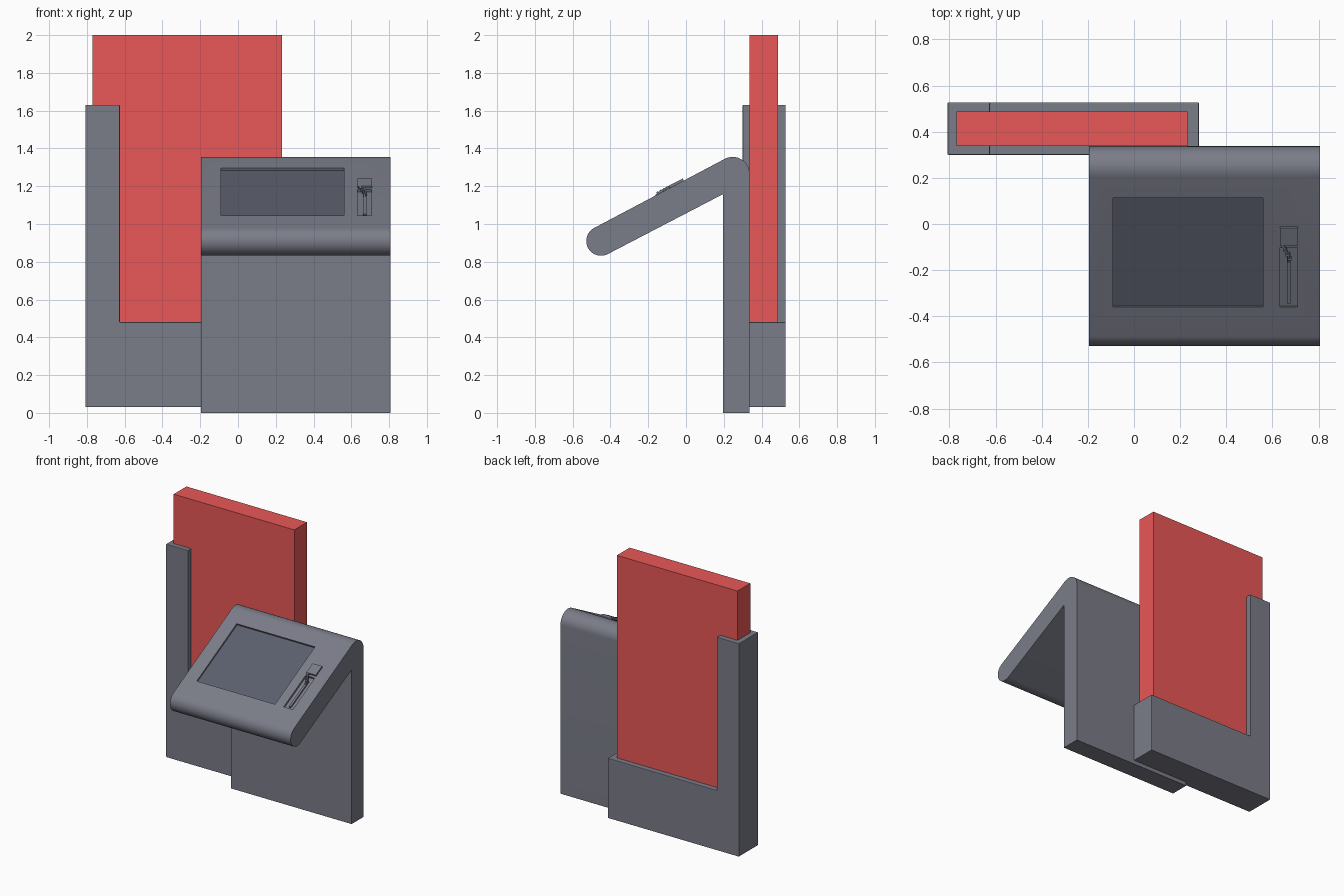
import bpy, bmesh, math
from mathutils import Matrix, Vector

if "Cube" in bpy.data.objects:
    bpy.data.objects.remove(bpy.data.objects["Cube"])

ANGLE = math.atan(0.52)                      # tilt of the console
D = Vector((0, math.cos(ANGLE), math.sin(ANGLE)))
N = Vector((0, -math.sin(ANGLE), math.cos(ANGLE)))
R = 0.078                                    # rounded console lip
LIP = Vector((0, -0.45, 0.91))
TOP0 = LIP + N * R                           # start of the sloped top


def material(name, rgb):
    m = bpy.data.materials.new(name)
    m.diffuse_color = (*rgb, 1)
    m.use_nodes = True
    m.node_tree.nodes["Principled BSDF"].inputs["Base Color"].default_value = m.diffuse_color
    return m


SLATE = material("slate", (0.195, 0.202, 0.246))
SCREEN = material("screen_glass", (0.105, 0.115, 0.155))
RED = material("red", (0.82, 0.095, 0.095))


def make(name, bm, mat):
    bmesh.ops.recalc_face_normals(bm, faces=bm.faces)
    me = bpy.data.meshes.new(name)
    bm.to_mesh(me)
    bm.free()
    me.materials.append(mat)
    ob = bpy.data.objects.new(name, me)
    bpy.context.collection.objects.link(ob)
    return ob


def extrude(name, pts, vec, mat=SLATE):
    bm = bmesh.new()
    f = bm.faces.new([bm.verts.new(p) for p in pts])
    g = bmesh.ops.extrude_face_region(bm, geom=[f])
    bmesh.ops.translate(bm, vec=vec, verts=[v for v in g['geom'] if isinstance(v, bmesh.types.BMVert)])
    return make(name, bm, mat)


def box(name, lo, hi, mat=SLATE):
    (x0, y0, z0), (x1, y1, z1) = lo, hi
    return extrude(name, [(x0, y0, z0), (x1, y0, z0), (x1, y1, z0), (x0, y1, z0)], (0, 0, z1 - z0), mat)


def slope_box(name, x0, x1, y0, y1, h0, h1, mat=SLATE):
    """Box lying on the sloped console; y is the world depth on the surface."""
    t0, t1 = [(y - TOP0.y) / D.y for y in (y0, y1)]
    ob = box(name, (x0, t0, h0), (x1, t1, h1), mat)
    ob.data.transform(Matrix.Translation(TOP0) @ Matrix.Rotation(ANGLE, 4, 'X'))
    return ob


def on_slope(x, y, h):
    return Vector((x, 0, 0)) + TOP0 + D * ((y - TOP0.y) / D.y) + N * h


# L-shaped holder frame
frame = extrude("holder_frame", [(x, 0.30, z) for x, z in (
    (-0.808, 0.03), (0.281, 0.03), (0.281, 0.48), (-0.625, 0.48), (-0.625, 1.63), (-0.808, 1.63))],
    (0, 0.227, 0))
bev = frame.modifiers.new("bevel", 'BEVEL')
bev.width, bev.segments = 0.004, 2

# red upright panel seated in the frame
box("red_panel", (-0.77, 0.337, 0.07), (0.232, 0.488, 2.0), RED)

# console: upright leg, rounded top bend, sloped desk, rounded lip
pts = [(0.195, 0), (0.337, 0)]
for i in range(17):
    a = (math.pi / 2 + ANGLE) * i / 16
    pts.append((0.247 + 0.09 * math.cos(a), 1.265 + 0.09 * math.sin(a)))
for i in range(25):
    a = math.pi / 2 + ANGLE + math.pi * i / 24
    pts.append((LIP.y + R * math.cos(a), LIP.z + R * math.sin(a)))
low = LIP - N * R
pts.append((0.195, low.z + (0.195 - low.y) * 0.52))
console = extrude("console_body", [(-0.195, y, z) for y, z in pts], (1.002, 0, 0))

# screen recess and handset recess
for cut in (slope_box("screen_cutter", -0.09, 0.56, -0.36, 0.115, -0.012, 0.05),
            slope_box("handset_cutter", 0.632, 0.708, -0.36, -0.10, -0.012, 0.05)):
    m = console.modifiers.new("recess", 'BOOLEAN')
    m.operation, m.solver, m.object = 'DIFFERENCE', 'EXACT', cut
    bpy.context.view_layer.objects.active = console
    bpy.ops.object.modifier_apply(modifier=m.name)
    bpy.data.objects.remove(cut)

# screen, socket block and handset bar
slope_box("screen", -0.09, 0.56, -0.36, 0.115, -0.016, -0.009, SCREEN)
slope_box("socket_block", 0.632, 0.71, -0.085, -0.01, -0.005, 0.016)
slope_box("handset_bar", 0.663, 0.679, -0.345, -0.13, -0.013, -0.001)

# bent arm joining the handset to the socket, with stepped ribs
cu = bpy.data.curves.new("handset_arm", 'CURVE')
cu.dimensions, cu.bevel_depth, cu.bevel_resolution, cu.use_fill_caps = '3D', 0.006, 2, True
cu.materials.append(SLATE)
path = [(0.671, -0.165, -0.004), (0.671, -0.14, 0.007), (0.655, -0.105, 0.01), (0.638, -0.08, 0.01)]
sp = cu.splines.new('POLY')
sp.points.add(len(path) - 1)
for p, c in zip(sp.points, path):
    p.co = (*on_slope(*c), 1)
bpy.context.collection.objects.link(bpy.data.objects.new("handset_arm", cu))
for i in range(4):
    y, x = -0.15 + 0.018 * i, 0.674 - 0.009 * i
    slope_box(f"arm_rib_{i + 1}", x - 0.008, x + 0.008, y, y + 0.008, -0.004, 0.017)

# smooth the rounded console
bpy.ops.object.select_all(action='DESELECT')
console.select_set(True)
bpy.context.view_layer.objects.active = console
bpy.ops.object.shade_smooth_by_angle(angle=math.radians(25))
